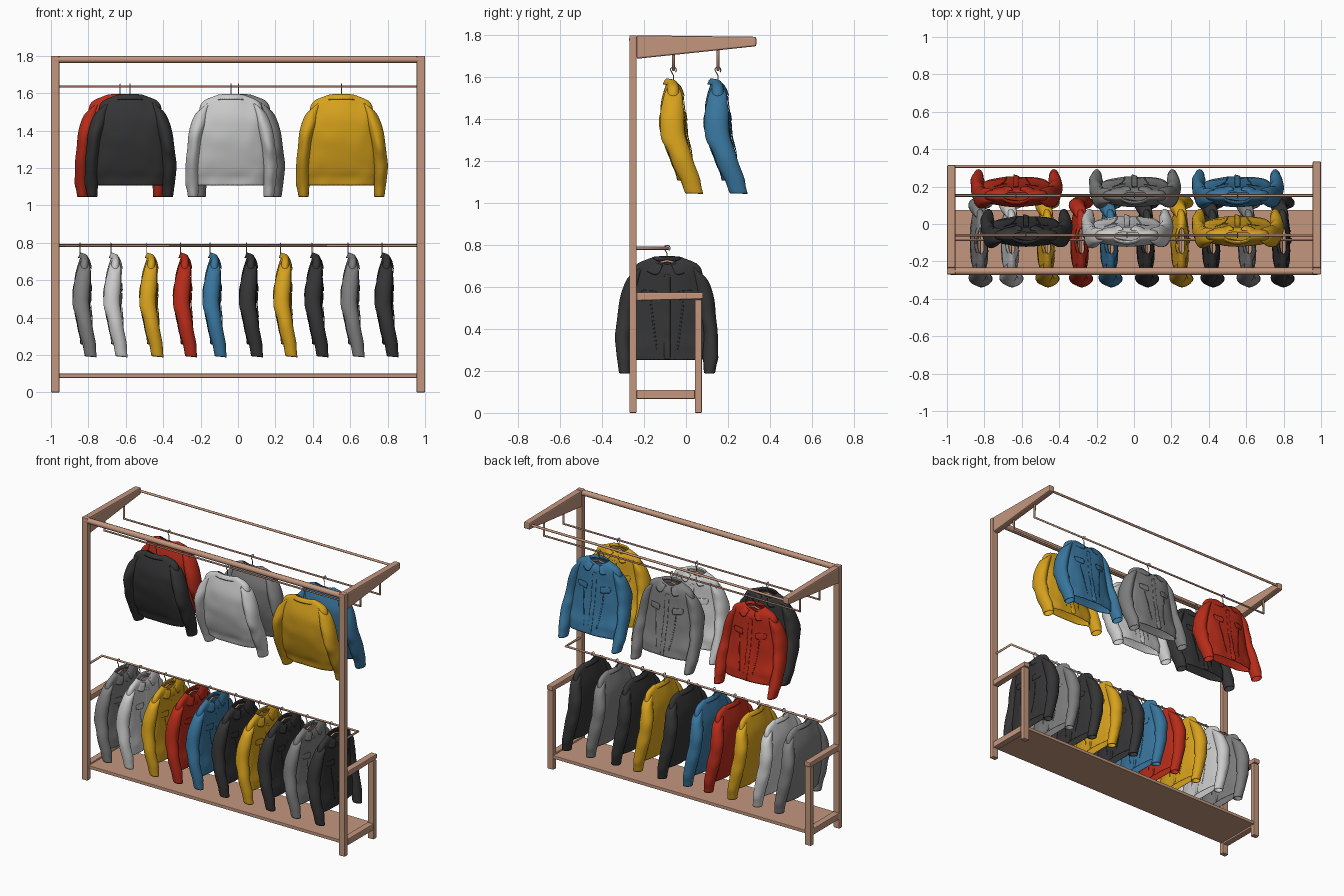
import bpy, bmesh, math
from mathutils import Vector, noise

if "Cube" in bpy.data.objects:
    bpy.data.objects.remove(bpy.data.objects["Cube"])


def material(name, rgb):
    m = bpy.data.materials.new(name)
    m.diffuse_color = (*rgb, 1)
    m.use_nodes = True
    m.node_tree.nodes["Principled BSDF"].inputs["Base Color"].default_value = m.diffuse_color
    return m


WOOD = material("wood", (0.55, 0.31, 0.21))
COLOURS = {
    "red": (0.48, 0.025, 0.01), "black": (0.035, 0.035, 0.037), "white": (0.6, 0.6, 0.6),
    "grey": (0.21, 0.21, 0.21), "yellow": (0.68, 0.36, 0.012), "blue": (0.04, 0.18, 0.34)}


def finish(name, bm, mat):
    bmesh.ops.recalc_face_normals(bm, faces=bm.faces)
    me = bpy.data.meshes.new(name)
    bm.to_mesh(me)
    bm.free()
    me.materials.append(mat)
    ob = bpy.data.objects.new(name, me)
    bpy.context.collection.objects.link(ob)
    return ob


def side_slab(name, outline, x0, x1, bevel=0.005):
    """Extrude a (y, z) outline from x0 to x1."""
    bm = bmesh.new()
    f = bm.faces.new([bm.verts.new((x0, y, z)) for y, z in outline])
    ext = bmesh.ops.extrude_face_region(bm, geom=[f])
    bmesh.ops.translate(bm, vec=(x1 - x0, 0, 0),
                        verts=[g for g in ext["geom"] if isinstance(g, bmesh.types.BMVert)])
    ob = finish(name, bm, WOOD)
    b = ob.modifiers.new("bevel", "BEVEL")
    b.width, b.segments = bevel, 2
    return ob


def rect(y0, y1, z0, z1):
    return [(y0, z0), (y1, z0), (y1, z1), (y0, z1)]


def rod(name, pts, r, mat=WOOD):
    cu = bpy.data.curves.new(name, "CURVE")
    cu.dimensions = "3D"
    cu.bevel_depth, cu.bevel_resolution, cu.use_fill_caps = r, 2, True
    sp = cu.splines.new("POLY")
    sp.points.add(len(pts) - 1)
    for p, c in zip(sp.points, pts):
        p.co = (*c, 1)
    cu.materials.append(mat)
    ob = bpy.data.objects.new(name, cu)
    bpy.context.collection.objects.link(ob)
    return ob


# Wooden end frames
for side, s, reach in (("left", -1, 0.315), ("right", 1, 0.335)):
    x0, x1 = s * 0.955, s * 1.0
    side_slab(side + "_post", rect(-0.27, -0.235, 0, 1.8), x0, x1)
    side_slab(side + "_top_arm", [(-0.236, 1.688), (reach, 1.748), (reach, 1.793), (-0.236, 1.8)],
              x0, x1, 0.008)
    side_slab(side + "_short_post", rect(0.042, 0.076, 0, 0.54), x0, x1)
    side_slab(side + "_side_bar", [(-0.236, 0.535), (0.082, 0.543), (0.082, 0.575), (-0.236, 0.575)], x0, x1)
    side_slab(side + "_foot_bar", rect(-0.236, 0.043, 0.066, 0.11), x0, x1)

# Shelf, top beam and hanging rails
side_slab("bottom_shelf", rect(-0.255, 0.076, 0.078, 0.1), -0.957, 0.957, 0.003)
rod("top_beam", [(-0.98, -0.253, 1.78), (0.98, -0.253, 1.78)], 0.0195)
rod("outer_top_rail", [(-0.98, 0.308, 1.77), (0.98, 0.308, 1.77)], 0.008)
for name, y in (("rear_hanging_rail", -0.06), ("outer_hanging_rail", 0.152)):
    rod(name, [(-0.972, y, 1.74), (-0.972, y, 1.635), (0.972, y, 1.635), (0.972, y, 1.74)], 0.0075)
rod("lower_hanging_rail", [(-0.972, -0.25, 0.785), (-0.972, -0.085, 0.785),
                           (0.972, -0.085, 0.785), (0.972, -0.25, 0.785)], 0.0075)

# Jacket profiles: torso rows are (z, centre y, half width, half depth)
TORSO = [(-0.042, -0.005, 0.068, 0.022), (-0.054, -0.002, 0.095, 0.028), (-0.07, 0, 0.145, 0.034),
         (-0.10, 0, 0.169, 0.042), (-0.18, -0.006, 0.173, 0.056), (-0.28, 0.002, 0.179, 0.057),
         (-0.38, 0.02, 0.186, 0.053), (-0.465, 0.046, 0.19, 0.051), (-0.485, 0.051, 0.18, 0.044),
         (-0.53, 0.06, 0.178, 0.044)]
# Sleeve rows are (z, centre x, centre y, radius x, radius y)
SLEEVE = [(-0.084, 0.12, 0, 0.02, 0.026), (-0.112, 0.148, 0, 0.036, 0.042), (-0.2, 0.174, -0.01, 0.041, 0.058),
          (-0.3, 0.197, -0.004, 0.039, 0.06), (-0.42, 0.209, 0.035, 0.038, 0.054),
          (-0.525, 0.206, 0.078, 0.038, 0.051), (-0.545, 0.205, 0.085, 0.031, 0.045),
          (-0.592, 0.202, 0.1, 0.029, 0.045)]


def sample(rows, z):
    for a, b in zip(rows, rows[1:]):
        if z >= b[0]:
            t = min(max((a[0] - z) / (a[0] - b[0]), 0), 1)
            return [p + (q - p) * t for p, q in zip(a, b)]
    return rows[-1]


def refine(rows, gap=0.045):
    out = []
    for a, b in zip(rows, rows[1:]):
        n = max(1, round((a[0] - b[0]) / gap))
        out += [[p + (q - p) * i / n for p, q in zip(a, b)] for i in range(n)]
    return out + [rows[-1]]


def crumple(p, amount):
    return amount * noise.noise(Vector((p[0] * 16, p[1] * 9, p[2] * 13)))


def grid(bm, rows, closed):
    vs = [[bm.verts.new(p) for p in r] for r in rows]
    n = len(rows[0])
    for a, b in zip(vs, vs[1:]):
        for i in range(n if closed else n - 1):
            j = (i + 1) % n
            bm.faces.new((a[i], a[j], b[j], b[i]))


def spow(v, e):
    return math.copysign(abs(v) ** e, v)


def torso_point(row, th):
    z, cy, a, b = row
    x, s = a * spow(math.cos(th), 0.8), math.sin(th)
    y = cy + b * spow(s, 0.8)
    k = min(max((z + 0.12) / 0.05, 0), 1)
    z -= 0.035 * k * max(0, s) * max(0, 1 - abs(x) / 0.1)     # front neckline dip
    return (x, y + s * crumple((x, y, z), 0.014), z)


def front_patch(bm, c, nu, nv, lift):
    """Panel lying on the jacket front; c = four (x, z) corners."""
    rows = []
    for i in range(nv + 1):
        v, r = i / nv, []
        for j in range(nu + 1):
            u = j / nu
            x, z = [(c[0][k] * (1 - u) + c[1][k] * u) * (1 - v) + (c[3][k] * (1 - u) + c[2][k] * u) * v
                    for k in (0, 1)]
            row = sample(TORSO, z)
            th = math.acos(min(1, max(-1, spow(x / row[2], 1.25))))
            r.append((x, torso_point(row, th)[1] + lift, z))
        rows.append(r)
    grid(bm, rows, False)


def jacket_mesh(name, mat):
    bm = bmesh.new()
    n = 28
    grid(bm, [[torso_point(r, 2 * math.pi * i / n) for i in range(n)] for r in refine(TORSO)], True)
    for s in (-1, 1):                                          # sleeves with cuffs
        rows, m = [], 14
        for z, cx, cy, rx, ry in refine(SLEEVE):
            ring = []
            for i in range(m):
                th = 2 * math.pi * i / m
                c, d = math.cos(th), math.sin(th)
                k = 1 + crumple((s * cx + c * 0.05, cy + d * 0.06, z * 1.8), 0.3) * (z > -0.54)
                tilt = -0.02 * c * (z > -0.15)
                ring.append((s * (cx + rx * k * c), cy + ry * k * d, z + tilt))
            rows.append(ring)
        grid(bm, rows, True)
        # Chest pocket flap and slanted seam
        front_patch(bm, [(s * 0.045, -0.2), (s * 0.125, -0.195), (s * 0.12, -0.235), (s * 0.05, -0.245)], 4, 2, 0.009)
        front_patch(bm, [(s * 0.075, -0.245), (s * 0.084, -0.245), (s * 0.054, -0.48), (s * 0.045, -0.48)], 1, 10, 0.008)
    front_patch(bm, [(-0.016, -0.12), (0.016, -0.12), (0.016, -0.526), (-0.016, -0.526)], 2, 14, 0.008)
    rows = [[], [], []]                                        # folded collar
    for i in range(19):
        th = math.radians(90 + 14 + i * 332 / 18)
        c, d = math.cos(th), math.sin(th)
        f = ((1 + d) / 2) ** 2
        rows[0].append((0.068 * c, 0.026 * d, -0.062 - 0.03 * f))
        rows[1].append((0.074 * c, 0.033 * d, -0.027 - 0.035 * f))
        rows[2].append(((0.09 + 0.055 * f) * c, 0.054 * d + 0.008 * f, -0.07 - 0.064 * f))
    grid(bm, rows, False)
    return finish(name, bm, mat)


# One pattern jacket per colour, shared by every jacket of that colour
STEEL = material("steel", (0.4, 0.36, 0.33))
patterns = {}
counts = {}


def hang_jacket(colour, x, y, z, turn=0, tilt=0, depth=1, slide=0):
    counts[colour] = counts.get(colour, 0) + 1
    name = f"{colour}_jacket_{counts[colour]}"
    if colour not in patterns:
        ob = jacket_mesh(name, material(colour + "_cloth", COLOURS[colour]))
        for p in ob.data.polygons:
            p.use_smooth = True
        patterns[colour] = ob.data
    else:
        ob = bpy.data.objects.new(name, patterns[colour])
        bpy.context.collection.objects.link(ob)
    sol = ob.modifiers.new("cloth", "SOLIDIFY")
    sol.thickness = 0.004
    sub = ob.modifiers.new("smooth", "SUBSURF")
    sub.levels = sub.render_levels = 1
    ob.location = (x + slide, y, z)
    ob.rotation_euler = (tilt, 0, turn)
    ob.scale.y = depth
    # Hanger: hook over the rail plus shoulder bar inside the jacket
    hook = [(0, 0.014 * math.cos(a), 0.014 * math.sin(a)) for a in [math.radians(-50 + 23 * i) for i in range(11)]]
    rod(name + "_hook", hook + [(0, 0, -0.026), (0, 0, -0.06)], 0.0025, STEEL).location = (x, y, z)
    bar = rod(name + "_hanger", [(-0.14, 0, -0.095), (0, 0, -0.06), (0.14, 0, -0.095)], 0.006, WOOD)
    bar.location, bar.rotation_euler.z = (x + slide * 0.6, y, z), turn


# Upper jackets facing +y on two rails
for colour, x in (("black", -0.577), ("white", -0.038), ("yellow", 0.553)):
    hang_jacket(colour, x, -0.06, 1.635)
for colour, x in (("red", -0.63), ("grey", 0.003), ("blue", 0.553)):
    hang_jacket(colour, x, 0.152, 1.635)

# Lower row hung side-on, more upright and slimmer
row = ("grey", "white", "yellow", "red", "blue", "black", "yellow", "black", "grey", "black")
for colour, x in zip(row, (-0.845, -0.68, -0.488, -0.308, -0.15, 0.045, 0.228, 0.395, 0.588, 0.77)):
    hang_jacket(colour, x, -0.09, 0.785, -math.pi / 2, math.radians(-5), 0.76, 0.034)
